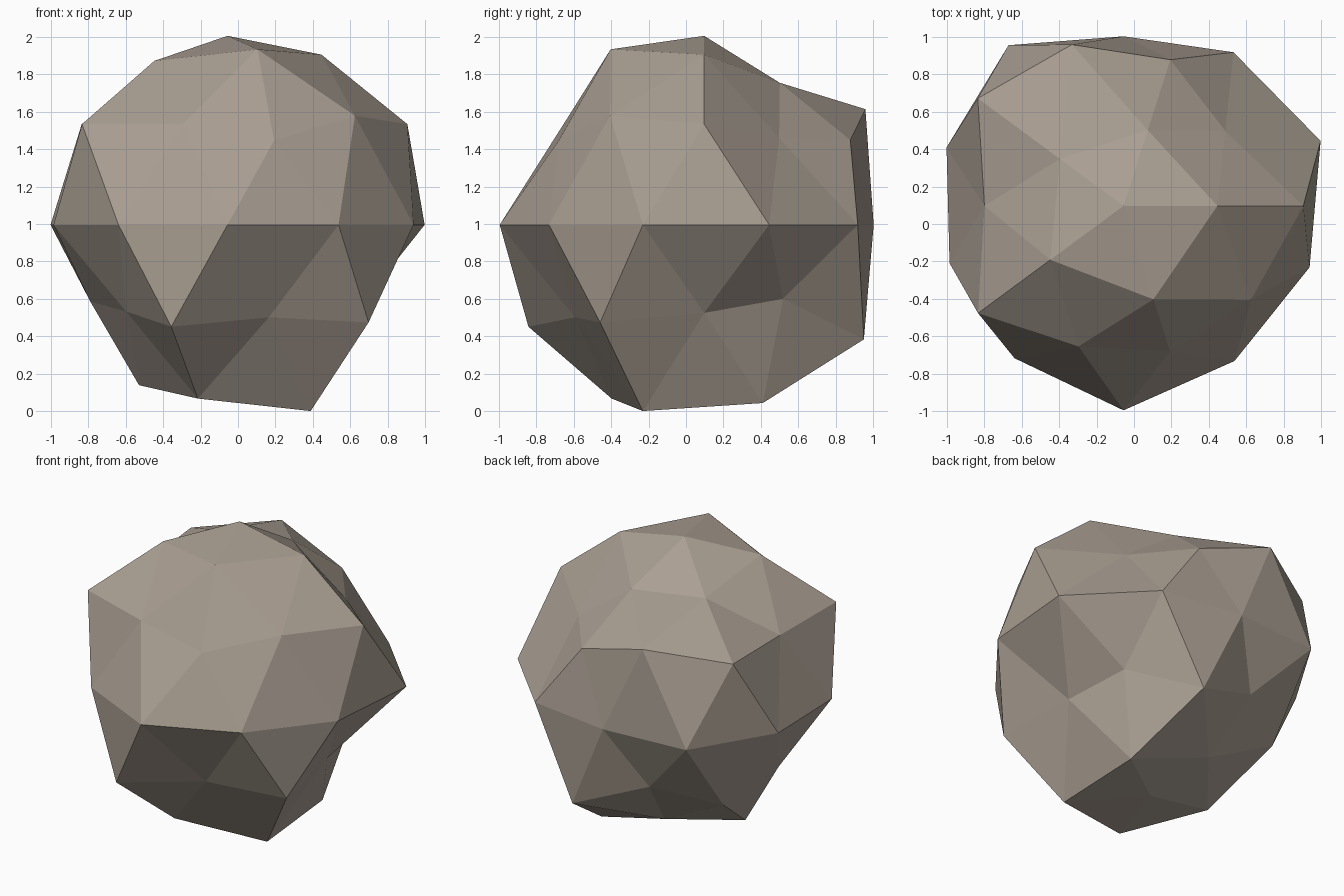
import bpy, bmesh, math

if "Cube" in bpy.data.objects:
    bpy.data.objects.remove(bpy.data.objects["Cube"])

# Stone colour
stone = bpy.data.materials.new("warm grey stone")
stone.diffuse_color = (0.40, 0.345, 0.29, 1)
stone.use_nodes = True
stone.node_tree.nodes["Principled BSDF"].inputs["Base Color"].default_value = stone.diffuse_color

CENTRE = (-0.056, 0.097, 0.99)
STRETCH = (1.0, 1.015, 1.12)

# Rings of the ball keyed by height: first angle in degrees, then the
# radius factor of each corner, counter-clockwise
RINGS = {
    10: (0, [0.902]),
    9: (0, [0.955, 0.797, 0.80, 0.92, 0.985]),
    5: (36, [0.79, 1.05, 0.874, 0.915, 0.99]),
    4: (0, [1.075, 0.905, 1.077, 1.075, 0.90]),
    0: (18, [1.108, 1.0, 0.893, 1.046, 0.995, 0.978, 0.992, 1.077, 1.01, 1.046]),
    -4: (36, [0.79, 0.83, 0.82, 1.088, 1.042]),
    -5: (0, [0.80, 1.04, 0.908, 0.787, 0.84]),
    -9: (36, [1.0, 0.82, 0.90, 0.975, 1.045]),
    -10: (0, [0.83]),
}


def radius_factor(co):
    start, factors = RINGS[round(co.z * 10)]
    n = len(factors)
    angle = math.degrees(math.atan2(co.y, co.x))
    return factors[round((angle - start) * n / 360) % n]


# Boulder: a coarse ball with each corner pushed in or out
bm = bmesh.new()
bmesh.ops.create_icosphere(bm, subdivisions=2, radius=1)
for v in bm.verts:
    f = radius_factor(v.co.normalized())
    v.co = [c + s * f * d for c, s, d in zip(CENTRE, STRETCH, v.co)]
low = min(v.co.z for v in bm.verts)
for v in bm.verts:
    v.co.z -= low

mesh = bpy.data.meshes.new("boulder")
bm.to_mesh(mesh)
bm.free()
mesh.materials.append(stone)
boulder = bpy.data.objects.new("boulder", mesh)
bpy.context.collection.objects.link(boulder)
